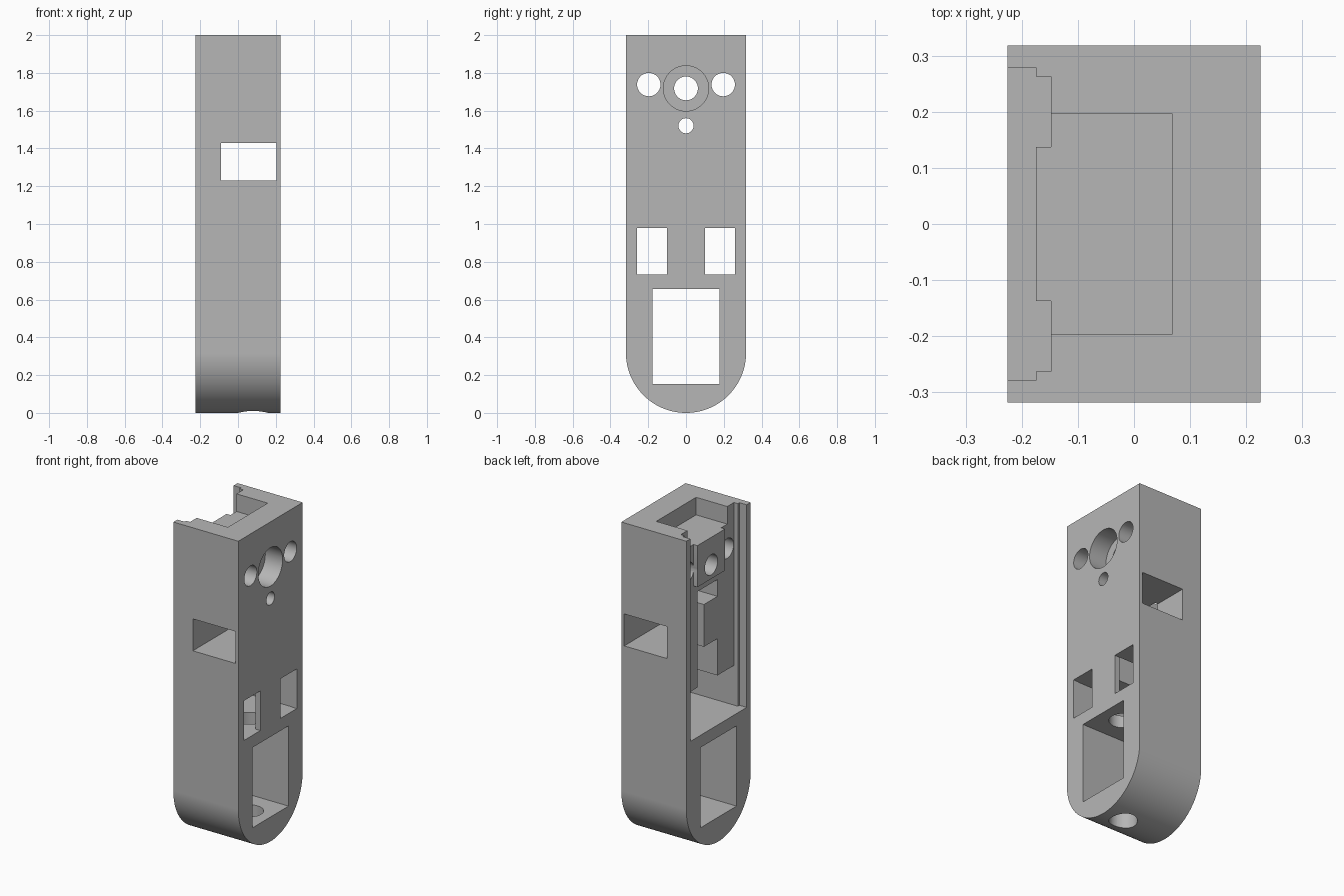
import bpy, bmesh, math
from mathutils import Matrix

cube = bpy.data.objects.get("Cube")
if cube:
    bpy.data.objects.remove(cube, do_unlink=True)

grey = bpy.data.materials.new("plain_grey")
grey.use_nodes = True
COLOUR = (0.47, 0.47, 0.47, 1)
grey.diffuse_color = COLOUR
grey.node_tree.nodes["Principled BSDF"].inputs["Base Color"].default_value = COLOUR


def make_object(name, bm):
    bmesh.ops.recalc_face_normals(bm, faces=bm.faces)
    mesh = bpy.data.meshes.new(name)
    bm.to_mesh(mesh)
    bm.free()
    mesh.materials.append(grey)
    obj = bpy.data.objects.new(name, mesh)
    bpy.context.collection.objects.link(obj)
    return obj


def box(name, xs, ys, zs):
    bm = bmesh.new()
    bmesh.ops.create_cube(bm, size=1)
    for v in bm.verts:
        for i, (lo, hi) in enumerate((xs, ys, zs)):
            v.co[i] = hi if v.co[i] > 0 else lo
    return make_object(name, bm)


def cylinder(name, radius, centre, length, axis):
    bm = bmesh.new()
    turn = Matrix.Rotation(math.pi / 2, 4, "Y") if axis == "X" else Matrix()
    bmesh.ops.create_cone(bm, cap_ends=True, segments=48, radius1=radius, radius2=radius,
                          depth=length, matrix=Matrix.Translation(centre) @ turn)
    return make_object(name, bm)


def combine(target, tool, operation="DIFFERENCE"):
    mod = target.modifiers.new(tool.name, "BOOLEAN")
    mod.operation, mod.object, mod.solver = operation, tool, "EXACT"
    bpy.context.view_layer.objects.active = target
    bpy.ops.object.modifier_apply(modifier=mod.name)
    bpy.data.objects.remove(tool, do_unlink=True)


# Body: upright slab with a half-round foot
HX, R, TOP = 0.225, 0.318, 2.0
FLOOR, LEDGE, OVER = 0.732, -0.148, 2.1
bm = bmesh.new()
outline = [(R, TOP), (-R, TOP)]
for i in range(65):
    a = math.pi + math.pi * i / 64
    outline.append((R * math.cos(a), R + R * math.sin(a)))
face = bm.faces.new([bm.verts.new((-HX, y, z)) for y, z in outline])
side = bmesh.ops.extrude_face_region(bm, geom=[face])
bmesh.ops.translate(bm, vec=(2 * HX, 0, 0),
                    verts=[g for g in side["geom"] if isinstance(g, bmesh.types.BMVert)])
body = make_object("housing_body", bm)

# Sliding cover channel and the step behind it
combine(body, box("cover_channel", (-0.3, -0.175), (-0.279, 0.279), (FLOOR, OVER)))
combine(body, box("cover_step", (-0.2, LEDGE), (-0.263, 0.263), (FLOOR, OVER)))

# Raised bearing block, then the pocket above it
combine(body, box("bearing_block", (-0.175, 0), (-0.137, 0.137), (1.63, 1.94)), "UNION")
combine(body, box("top_pocket", (-0.2, 0.068), (-0.197, 0.197), (1.89, OVER)))

# Inner chambers and cable passage
combine(body, box("lower_chamber", (-0.16, 0.19), (-0.263, 0.263), (FLOOR, 0.98)))
combine(body, box("middle_chamber", (-0.16, 0.19), (-0.1, 0.1), (0.9, 1.21)))
combine(body, box("upper_chamber", (-0.16, 0.1), (-0.1, 0.1), (1.475, 1.58)))
combine(body, box("cable_passage", (-0.16, -0.07), (0.034, 0.1), (1.19, 1.49)))

# Openings straight through the body
combine(body, box("cross_slot", (-0.09, 0.205), (-0.5, 0.5), (1.23, 1.43)))
combine(body, box("foot_window", (-0.4, 0.4), (-0.178, 0.178), (0.153, 0.655)))
for s in (-1, 1):
    ys = sorted((s * 0.1, s * 0.26))
    combine(body, box("side_window", (0.15, 0.4), ys, (FLOOR, 0.98)))
    combine(body, cylinder("side_hole", 0.062, (0, s * 0.197, 1.738), 1, "X"))

# Shaft hole with counterbore, pin hole, and cord hole in the foot
combine(body, cylinder("shaft_hole", 0.063, (0, 0, 1.718), 1, "X"))
combine(body, cylinder("shaft_counterbore", 0.12, (0.255, 0, 1.718), 0.3, "X"))
combine(body, cylinder("pin_hole", 0.04, (0.25, 0, 1.52), 0.4, "X"))
combine(body, cylinder("cord_hole", 0.08, (0.08, 0, 0.35), 0.9, "Z"))

# Smooth the round surfaces, keep the edges crisp
bpy.ops.object.select_all(action="DESELECT")
body.select_set(True)
bpy.context.view_layer.objects.active = body
bpy.ops.object.shade_smooth_by_angle(angle=math.radians(30))
weighted = body.modifiers.new("flat_face_normals", "WEIGHTED_NORMAL")
weighted.keep_sharp = True
